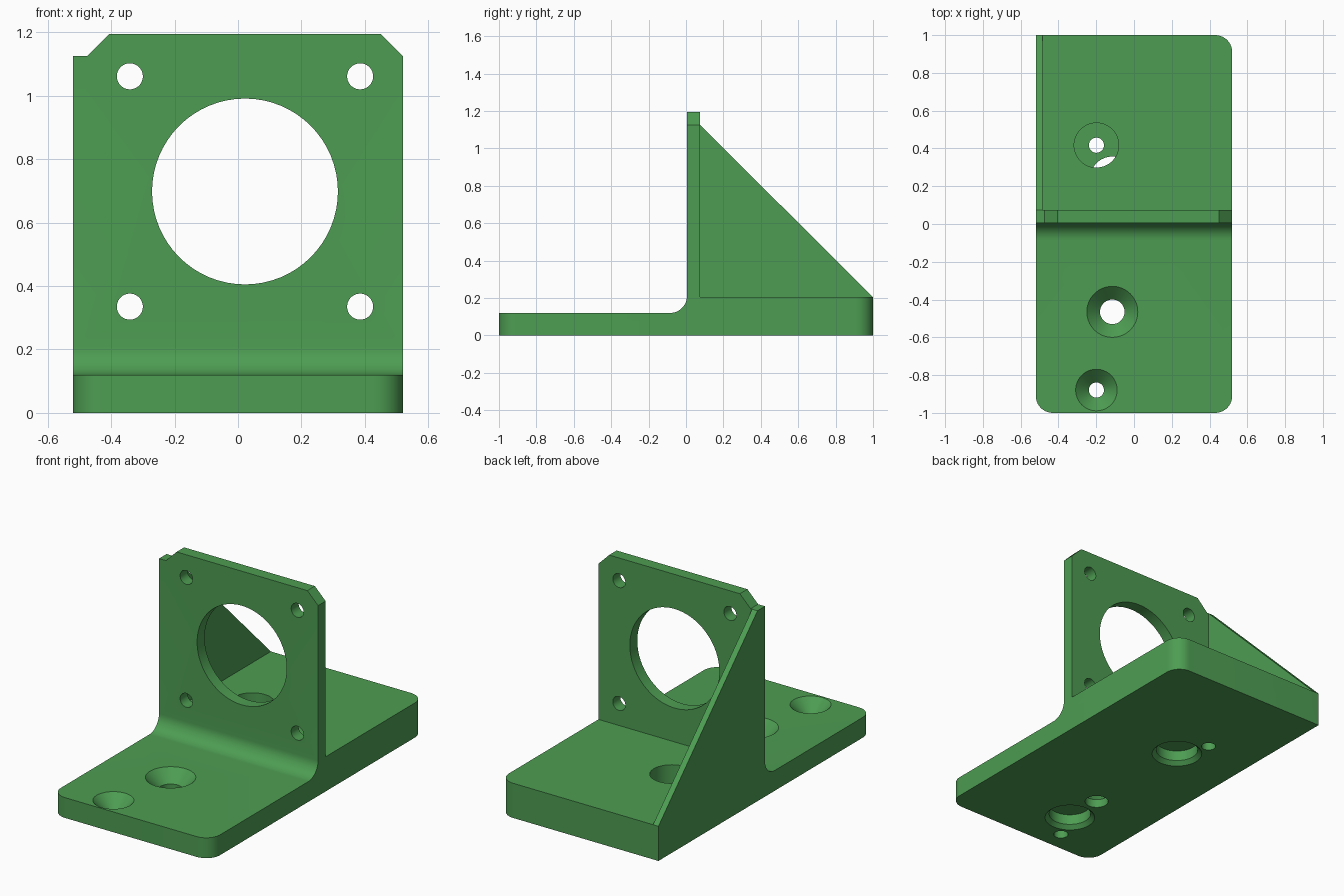
import bpy, bmesh, math
from mathutils import Matrix, Vector

if "Cube" in bpy.data.objects:
    bpy.data.objects.remove(bpy.data.objects["Cube"])

W = 0.52                      # half width
FRONT_Z, BACK_Z = 0.12, 0.205  # base thickness in front of and behind the plate
PLATE_Y0, PLATE_Y1 = 0.005, 0.075
TOP, SHOULDER = 1.195, 1.125
FILLET = 0.09

green = bpy.data.materials.new("green plastic")
green.diffuse_color = (0.075, 0.335, 0.085, 1)
green.use_nodes = True
green.node_tree.nodes["Principled BSDF"].inputs["Base Color"].default_value = green.diffuse_color


def make_object(name, bm):
    bmesh.ops.recalc_face_normals(bm, faces=bm.faces)
    mesh = bpy.data.meshes.new(name)
    bm.to_mesh(mesh)
    bm.free()
    mesh.materials.append(green)
    ob = bpy.data.objects.new(name, mesh)
    bpy.context.collection.objects.link(ob)
    return ob


def prism(points, offset):
    """Extrude a closed 3D outline along offset."""
    bm = bmesh.new()
    face = bm.faces.new([bm.verts.new(p) for p in points])
    ext = bmesh.ops.extrude_face_region(bm, geom=[face], use_keep_orig=True)
    verts = [v for v in ext["geom"] if isinstance(v, bmesh.types.BMVert)]
    bmesh.ops.translate(bm, verts=verts, vec=Vector(offset))
    return bm


def lathe(name, profile, matrix, seg=64):
    """Solid of revolution about local z; profile is a list of (radius, z)."""
    bm = bmesh.new()
    rings = [[bm.verts.new((r * math.cos(2 * math.pi * i / seg),
                            r * math.sin(2 * math.pi * i / seg), z))
              for i in range(seg)] for r, z in profile]
    for a, b in zip(rings, rings[1:]):
        for i in range(seg):
            j = (i + 1) % seg
            bm.faces.new((a[i], a[j], b[j], b[i]))
    bm.faces.new(rings[0][::-1])
    bm.faces.new(rings[-1])
    bm.transform(matrix)
    return make_object(name, bm)


def combine(target, other, operation):
    mod = target.modifiers.new(operation.lower(), 'BOOLEAN')
    mod.operation, mod.solver, mod.object = operation, 'EXACT', other
    bpy.context.view_layer.objects.active = target
    bpy.ops.object.modifier_apply(modifier=mod.name)
    bpy.data.objects.remove(other, do_unlink=True)


# Base and upright plate: one side profile with a fillet, extruded across x
side = [(-1, 0), (1, 0), (1, BACK_Z), (PLATE_Y1, BACK_Z), (PLATE_Y1, TOP), (PLATE_Y0, TOP)]
for i in range(13):
    a = math.pi / 2 * i / 12
    side.append((PLATE_Y0 - FILLET + FILLET * math.cos(a),
                 FRONT_Z + FILLET - FILLET * math.sin(a)))
side.append((-1, FRONT_Z))
bm = prism([(-W, y, z) for y, z in side], (2 * W, 0, 0))

# Rounded vertical corners, all but the one under the gusset
corners = []
for e in bm.edges:
    p, q = (v.co for v in e.verts)
    upright = abs(p.x - q.x) < 1e-5 and abs(p.y - q.y) < 1e-5
    if upright and abs(p.y) > 0.99 and not (p.x < 0 and p.y > 0):
        corners.append(e)
bmesh.ops.bevel(bm, geom=corners, offset=0.09, segments=10, profile=0.5,
                affect='EDGES', clamp_overlap=False)
bracket = make_object("motor_bracket", bm)

# Triangular side gusset
gusset = [(PLATE_Y1 - 0.03, 0.1), (1, 0.1), (1, BACK_Z),
          (PLATE_Y1, SHOULDER), (PLATE_Y1 - 0.03, SHOULDER)]
combine(bracket, make_object("gusset", prism([(-W, y, z) for y, z in gusset],
                                             (0.035, 0, 0))), 'UNION')

# Clipped top corners of the plate
left_clip = [(-0.6, SHOULDER), (-0.475, SHOULDER), (-0.405, TOP), (-0.405, 1.3), (-0.6, 1.3)]
right_clip = [(W + 0.07, SHOULDER - 0.07), (0.45, TOP), (0.45, 1.3), (W + 0.07, 1.3)]
for outline in (left_clip, right_clip):
    cutter = make_object("corner_cutter", prism([(x, -0.1, z) for x, z in outline], (0, 0.3, 0)))
    combine(bracket, cutter, 'DIFFERENCE')

# Large opening and four screw holes in the plate
plate_holes = [(0.022, 0.698, 0.293)]
plate_holes += [(x, z, 0.041) for x in (-0.341, 0.385) for z in (0.335, 1.061)]
for x, z, r in plate_holes:
    m = Matrix.Translation((x, 0.04, z)) @ Matrix.Rotation(math.pi / 2, 4, 'X')
    combine(bracket, lathe("plate_hole", [(r, -0.12), (r, 0.12)], m), 'DIFFERENCE')

# Base holes: two countersinks, one counterbore, two blind pockets underneath
base_holes = [
    (-0.115, -0.465, [(0.065, -0.1), (0.065, 0.05), (0.135, FRONT_Z), (0.135, 0.16)]),
    (-0.199, -0.879, [(0.04, -0.1), (0.04, 0.05), (0.11, FRONT_Z), (0.11, 0.16)]),
    (-0.199, 0.417, [(0.04, -0.1), (0.04, 0.06), (0.118, 0.06), (0.118, 0.3)]),
]
pocket = [(0.14, -0.1), (0.14, 0), (0.117, 0.023), (0.117, 0.085)]
base_holes += [(-0.115, y, pocket) for y in (-0.70, 0.24)]
for x, y, profile in base_holes:
    combine(bracket, lathe("base_hole", profile, Matrix.Translation((x, y, 0))), 'DIFFERENCE')

# Smooth curved walls, sharp edges elsewhere
bpy.ops.object.select_all(action='DESELECT')
bracket.select_set(True)
bpy.context.view_layer.objects.active = bracket
bpy.ops.object.shade_smooth_by_angle(angle=math.radians(30))
